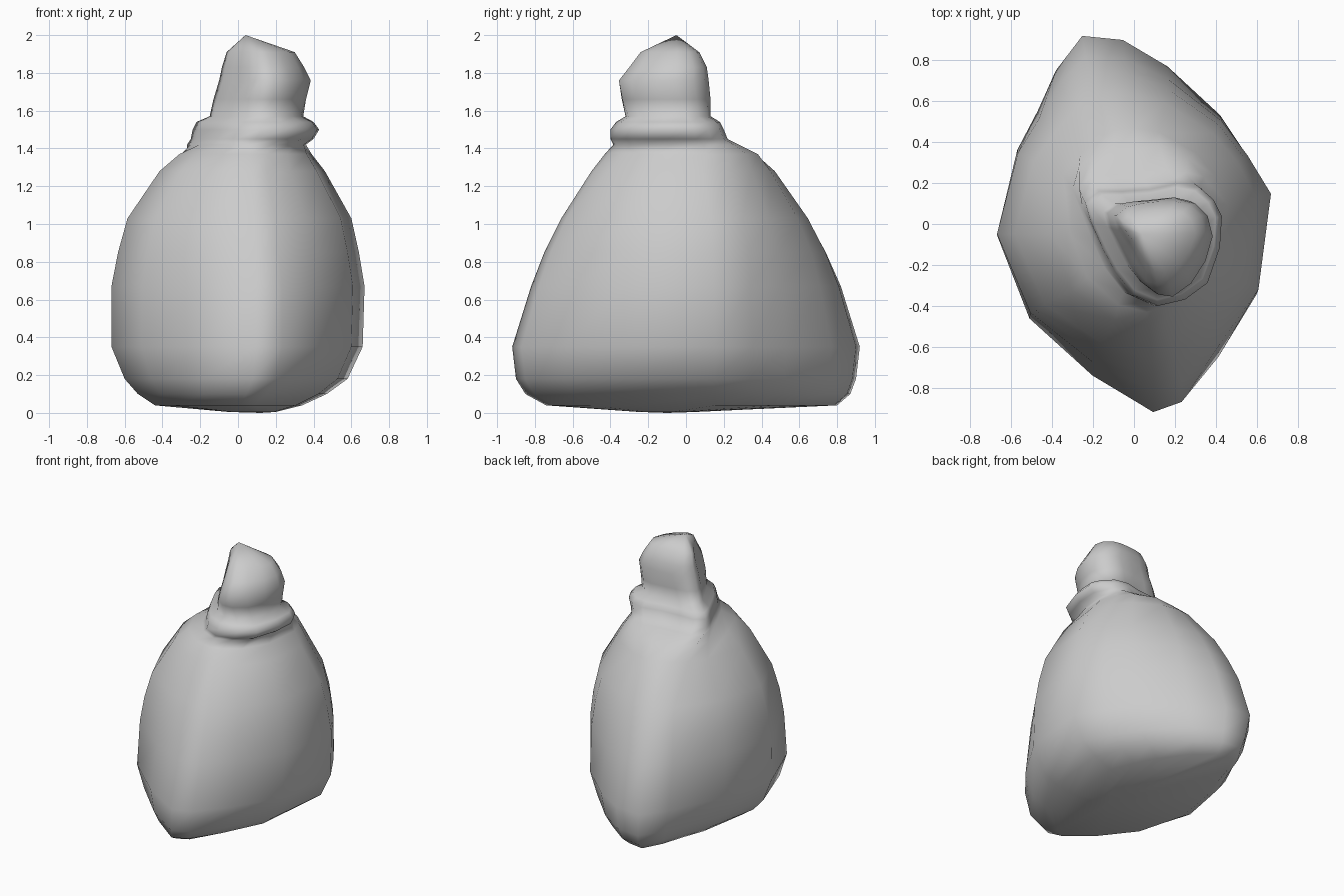
import bpy
import bmesh
from mathutils import Vector

cube = bpy.data.objects.get("Cube")
if cube:
    bpy.data.objects.remove(cube, do_unlink=True)

# Sack cloth colour
cloth = bpy.data.materials.new("grey cloth")
cloth.use_nodes = True
grey = (0.6, 0.6, 0.6, 1)
cloth.diffuse_color = grey
cloth.node_tree.nodes["Principled BSDF"].inputs["Base Color"].default_value = grey

# Plan outlines, counter-clockwise from the left side:
# lens-shaped belly, round shoulder, teardrop collar and slanted tip
BELLY = [(.67, .16), (.55, .36), (.43, .54), (.17, .78), (-.05, .91), (-.25, .93),
         (-.38, .76), (-.47, .56), (-.57, .37), (-.67, -.05), (-.51, -.46), (-.2, -.74),
         (.1, -.92), (.24, -.87), (.42, -.65), (.61, -.34)]
SHOULDER = [Vector(p).normalized() for p in BELLY]
COLLAR = [(.43, .03), (.39, .11), (.32, .17), (.22, .19), (.08, .16), (-.06, .15),
          (-.17, .15), (-.24, .1), (-.21, 0), (-.15, -.13), (-.09, -.24), (0, -.35),
          (.12, -.4), (.25, -.37), (.36, -.29), (.42, -.12)]
TIP = [(.385, -.06), (.36, .04), (.3, .1), (.22, .12), (.13, .12), (.04, .11),
       (-.04, .09), (-.1, .04), (-.08, -.03), (-.03, -.11), (.01, -.19), (.06, -.28),
       (.12, -.345), (.19, -.355), (.28, -.29), (.35, -.18)]
STAGES = [BELLY, SHOULDER, COLLAR, TIP]

# Rings: height, stage (fractions mix two outlines), x range, y range
RINGS = [
    (.005, 0, -.05, .2, -.25, .05),
    (.04, 0, -.44, .34, -.74, .8),
    (.1, 0, -.53, .47, -.85, .87),
    (.18, 0, -.6, .58, -.9, .9),
    (.35, 0, -.67, .66, -.92, .92),
    (.67, .15, -.67, .67, -.82, .82),
    (.85, .35, -.635, .64, -.75, .74),
    (1.03, .5, -.585, .6, -.66, .645),
    (1.28, .8, -.415, .46, -.5, .47),
    (1.37, 1.4, -.31, .39, -.43, .38),
    (1.42, 1.9, -.27, .36, -.385, .28),
    (1.45, 2, -.25, .4, -.4, .22),
    (1.5, 2, -.24, .43, -.4, .2),
    (1.54, 2, -.22, .4, -.37, .18),
    (1.57, 2.2, -.15, .345, -.32, .13),
    (1.66, 2.6, -.13, .36, -.34, .13),
    (1.76, 3, -.1, .385, -.355, .12),
    (1.83, 3, -.085, .35, -.3, .11),
    (1.91, 3, -.06, .3, -.24, .07),
]


def fit(points, bounds):
    """Stretch an outline so that it spans the given x and y ranges."""
    axes = []
    for k in range(2):
        values = [p[k] for p in points]
        a, b = min(values), max(values)
        low, high = bounds[2 * k], bounds[2 * k + 1]
        axes.append([low + (v - a) / (b - a) * (high - low) for v in values])
    return [Vector(p) for p in zip(*axes)]


def outline(stage, bounds):
    """Mix the two outlines next to a stage, within the given ranges."""
    first = min(int(stage), len(STAGES) - 2)
    pairs = zip(fit(STAGES[first], bounds), fit(STAGES[first + 1], bounds))
    return fit([a.lerp(b, stage - first) for a, b in pairs], bounds)


# Loft the sack through all rings
bm = bmesh.new()
loops = [[bm.verts.new((p.x, p.y, z)) for p in outline(stage, bounds)]
         for z, stage, *bounds in RINGS]
count = len(BELLY)
for lower, upper in zip(loops, loops[1:]):
    for i in range(count):
        j = (i + 1) % count
        bm.faces.new((lower[i], lower[j], upper[j], upper[i]))

# Close the base and the peaked tip
for loop, point in ((loops[0], (.12, -.1, 0)), (loops[-1], (.04, -.05, 2))):
    centre = bm.verts.new(point)
    for i in range(count):
        bm.faces.new((loop[i], loop[(i + 1) % count], centre))

bmesh.ops.recalc_face_normals(bm, faces=bm.faces)
for face in bm.faces:
    face.smooth = True
mesh = bpy.data.meshes.new("tied_sack")
bm.to_mesh(mesh)
bm.free()
mesh.materials.append(cloth)
sack = bpy.data.objects.new("tied_sack", mesh)
bpy.context.collection.objects.link(sack)
